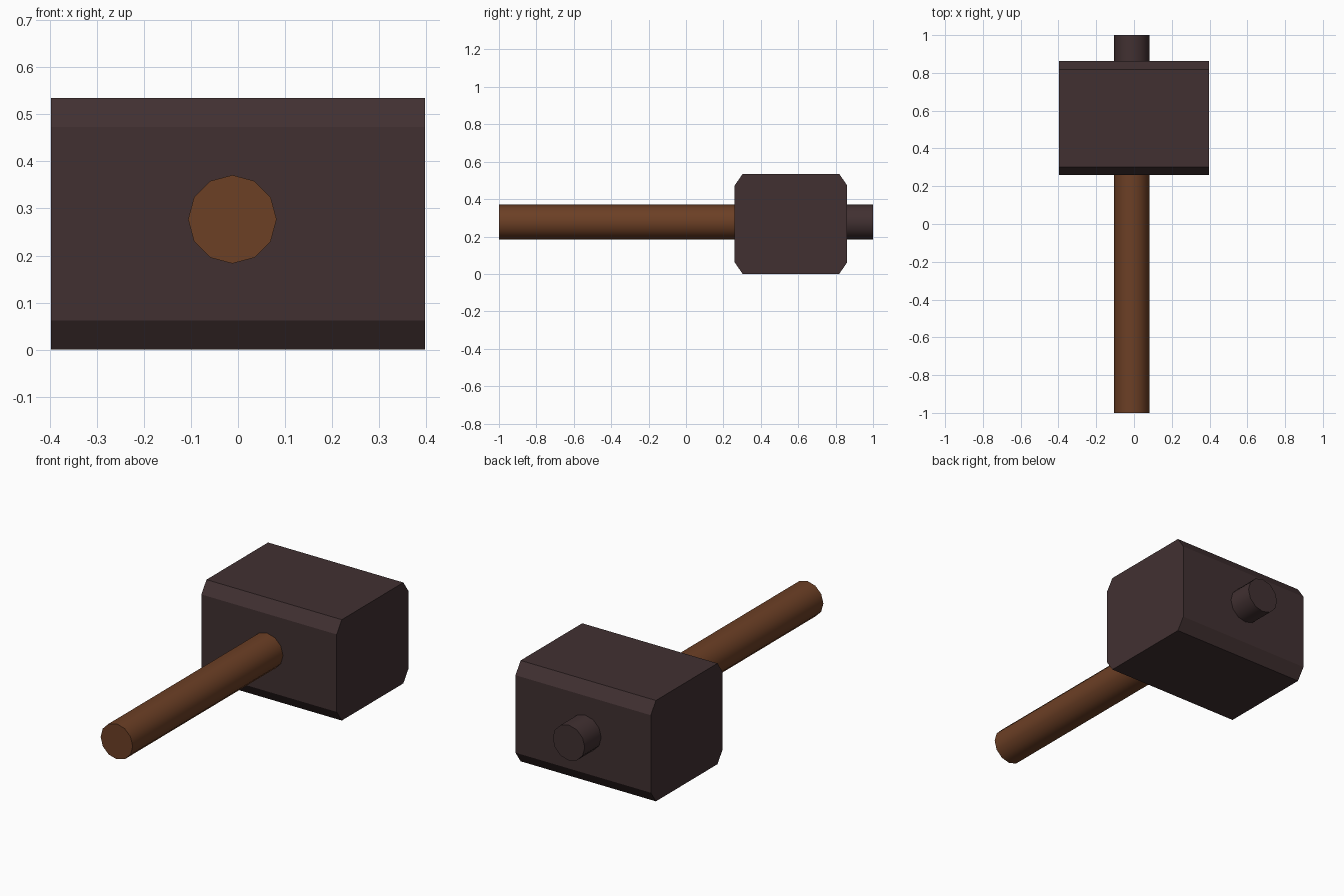
import bpy, math

if "Cube" in bpy.data.objects:
    bpy.data.objects.remove(bpy.data.objects["Cube"])


def material(name, rgb):
    mat = bpy.data.materials.new(name)
    mat.diffuse_color = (*rgb, 1.0)
    mat.use_nodes = True
    mat.node_tree.nodes["Principled BSDF"].inputs["Base Color"].default_value = mat.diffuse_color
    return mat


DARK = material("dark iron", (0.053, 0.030, 0.031))
WOOD = material("brown wood", (0.150, 0.050, 0.0185))


def rod(name, y0, y1, mat):
    """Twelve-sided rod along y with a corner pointing straight up."""
    bpy.ops.mesh.primitive_cylinder_add(
        vertices=12, radius=0.094, depth=y1 - y0,
        location=(-0.012, (y0 + y1) / 2, 0.277), rotation=(math.pi / 2, 0, 0))
    obj = bpy.context.object
    obj.name = name
    obj.data.materials.append(mat)
    bpy.ops.object.shade_smooth_by_angle(angle=math.radians(40))
    return obj


# Hammer head: chamfered y-z profile extruded along x
Y0, Y1, H, W, CY, CZ = 0.26, 0.862, 0.535, 0.397, 0.043, 0.062
profile = [(Y0 + CY, 0), (Y1 - CY, 0), (Y1, CZ), (Y1, H - CZ),
           (Y1 - CY, H), (Y0 + CY, H), (Y0, H - CZ), (Y0, CZ)]
n = len(profile)
verts = [(x, y, z) for x in (-W, W) for y, z in profile]
faces = [tuple(reversed(range(n))), tuple(range(n, 2 * n))]
faces += [(i, (i + 1) % n, (i + 1) % n + n, i + n) for i in range(n)]
mesh = bpy.data.meshes.new("hammer_head")
mesh.from_pydata(verts, [], faces)
mesh.materials.append(DARK)
head = bpy.data.objects.new("hammer_head", mesh)
bpy.context.collection.objects.link(head)

# Wooden handle and the dark end that pokes out behind the head
rod("handle", -1.0, 0.56, WOOD)
rod("handle_end", 0.56, 1.0, DARK)
